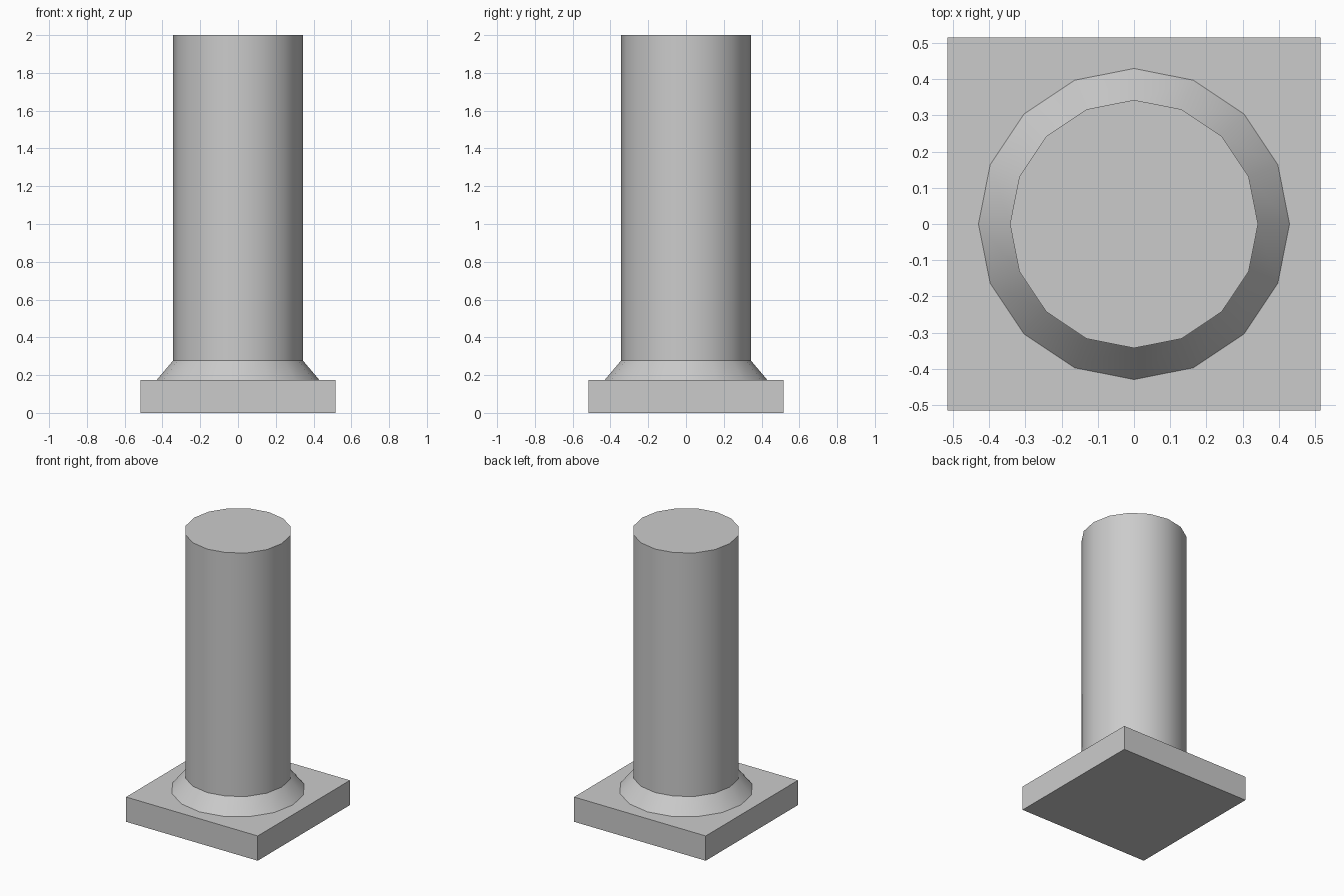
import bpy, bmesh, math

if "Cube" in bpy.data.objects:
    bpy.data.objects.remove(bpy.data.objects["Cube"])

SIDES = 16


def finish(bm, name):
    bmesh.ops.recalc_face_normals(bm, faces=bm.faces[:])
    mesh = bpy.data.meshes.new(name)
    bm.to_mesh(mesh)
    bm.free()
    obj = bpy.data.objects.new(name, mesh)
    bpy.context.collection.objects.link(obj)
    return obj


def turned(name, profile):
    """Stack of rings from (radius, height) pairs, capped at both ends."""
    bm = bmesh.new()
    rings = []
    for r, z in profile:
        angles = [2 * math.pi * i / SIDES for i in range(SIDES)]
        rings.append([bm.verts.new((r * math.cos(a), r * math.sin(a), z)) for a in angles])
    for lo, hi in zip(rings, rings[1:]):
        for i in range(SIDES):
            j = (i + 1) % SIDES
            bm.faces.new((lo[i], lo[j], hi[j], hi[i]))
    bm.faces.new(rings[0])
    bm.faces.new(rings[-1])
    return finish(bm, name)


# Square plinth
bm = bmesh.new()
bmesh.ops.create_cube(bm, size=1)
bmesh.ops.scale(bm, vec=(1.03, 1.03, 0.175), verts=bm.verts)
bmesh.ops.translate(bm, vec=(0, 0, 0.0875), verts=bm.verts)
finish(bm, "plinth")

# Column: flared foot and straight shaft
column = turned("column", [(0.43, 0.175), (0.343, 0.278), (0.343, 2.0)])
bpy.context.view_layer.objects.active = column
column.select_set(True)
bpy.ops.object.shade_smooth_by_angle(angle=math.radians(30))
